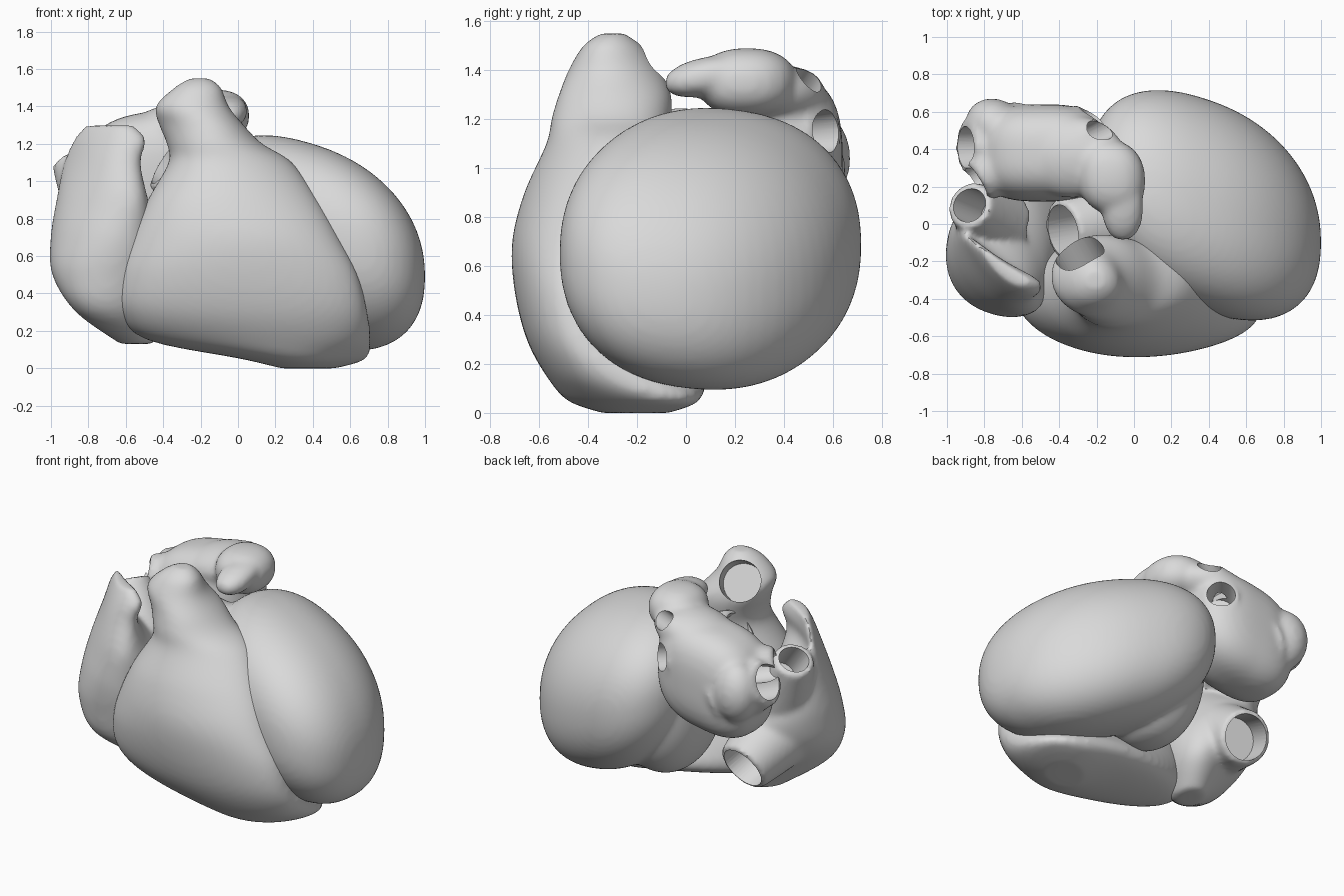
import bpy
import bmesh
import math
from mathutils import Matrix, Vector

if "Cube" in bpy.data.objects:
    bpy.data.objects.remove(bpy.data.objects["Cube"], do_unlink=True)

grey = bpy.data.materials.new("plain grey")
grey.use_nodes = True
grey.diffuse_color = (0.7, 0.7, 0.7, 1)
grey.node_tree.nodes["Principled BSDF"].inputs["Base Color"].default_value = (0.7, 0.7, 0.7, 1)


def catmull(p0, p1, p2, p3, t):
    """Smooth interpolation between p1 and p2."""
    return 0.5 * (2 * p1 + (p2 - p0) * t + (2 * p0 - 5 * p1 + 4 * p2 - p3) * t * t
                  + (3 * p1 - p0 - 3 * p2 + p3) * t ** 3)


def ring_points(right, front, left, back, count):
    """Smooth closed curve through four points."""
    mean = (right + front + left + back) / 4
    across, along = (right - left) / 2, (front - back) / 2
    bend = (right - front + left - back) / 4
    points = []
    for i in range(count):
        a = math.tau * i / count
        points.append(mean + across * math.cos(a) + along * math.sin(a) + bend * math.cos(2 * a))
    return points


def add_loft(bm, sections, count=48, steps=5):
    """Solid skinned over horizontal sections: height, then four xy points."""
    rows = [[Vector((x, y, z)) for x, y in corners] for z, *corners in sections]
    rings = []
    last = len(rows) - 1
    for i in range(last):
        quad = [rows[max(i - 1, 0)], rows[i], rows[i + 1], rows[min(i + 2, last)]]
        for s in range(steps):
            corners = [catmull(*[row[k] for row in quad], s / steps) for k in range(4)]
            rings.append(ring_points(*corners, count))
    rings.append(ring_points(*rows[last], count))
    loops = [[bm.verts.new(p) for p in ring] for ring in rings]
    for low, high in zip(loops, loops[1:]):
        for i in range(count):
            j = (i + 1) % count
            bm.faces.new((low[i], low[j], high[j], high[i]))
    for loop, flip in ((loops[0], True), (loops[-1], False)):
        pole = bm.verts.new(sum((v.co for v in loop), Vector()) / count)
        for i in range(count):
            pair = (loop[i], loop[(i + 1) % count])
            bm.faces.new((*(pair[::-1] if flip else pair), pole))


def add_blob(bm, center, shape, power=2):
    """Rounded solid: a sphere, squared off by power, put through a 3x3 shape."""
    matrix = Matrix(shape)
    ball = bmesh.ops.create_uvsphere(bm, u_segments=64, v_segments=40, radius=1)
    for v in ball["verts"]:
        size = sum(abs(c) ** power for c in v.co) ** (1 / power)
        v.co = matrix @ (v.co / size) + Vector(center)


def add_tube(bm, start, end, r_start, r_end):
    start, end = Vector(start), Vector(end)
    axis = end - start
    turn = axis.to_track_quat("Z", "Y").to_matrix().to_4x4()
    bmesh.ops.create_cone(bm, cap_ends=True, segments=40, radius1=r_start, radius2=r_end,
                          depth=axis.length, matrix=Matrix.Translation((start + end) / 2) @ turn)


def to_object(name, bm):
    bmesh.ops.recalc_face_normals(bm, faces=bm.faces[:])
    mesh = bpy.data.meshes.new(name)
    bm.to_mesh(mesh)
    bm.free()
    obj = bpy.data.objects.new(name, mesh)
    bpy.context.scene.collection.objects.link(obj)
    return obj


def finish(name, bm, mouths):
    """Fuse the solids, soften the joins and hollow out each vessel mouth."""
    obj = to_object(name, bm)
    bpy.ops.object.select_all(action="DESELECT")
    obj.select_set(True)
    bpy.context.view_layer.objects.active = obj
    remesh = obj.modifiers.new("fuse", "REMESH")
    remesh.mode = "VOXEL"
    remesh.voxel_size = 0.018
    soften = obj.modifiers.new("soften", "SMOOTH")
    soften.factor = 0.5
    soften.iterations = 10
    for modifier in ("fuse", "soften"):
        bpy.ops.object.modifier_apply(modifier=modifier)
    for center, normal, radius, depth in mouths:
        center, normal = Vector(center), Vector(normal).normalized()
        cut = bmesh.new()
        add_tube(cut, center - normal * depth, center + normal * 0.15, radius, radius * 1.05)
        cutter = to_object("mouth_cutter", cut)
        cutter.hide_render = True
        hollow = obj.modifiers.new("hollow", "BOOLEAN")
        hollow.operation = "DIFFERENCE"
        hollow.solver = "EXACT"
        hollow.object = cutter
        bpy.ops.object.modifier_apply(modifier="hollow")
        bpy.data.objects.remove(cutter, do_unlink=True)
    obj.data.materials.clear()
    obj.data.materials.append(grey)
    bpy.ops.object.shade_smooth_by_angle(angle=math.radians(40))


# Left ventricle: slanted egg, fuller at its base, with the aorta stub
bm = bmesh.new()
add_blob(bm, (0.38, 0.1, 0.67), ((0.62, 0, 0), (-0.2, 0.57, 0), (-0.18, -0.06, 0.53)), 2.25)
add_blob(bm, (0.02, 0.16, 0.68), ((0.31, 0, 0), (0, 0.37, 0), (0, 0, 0.5)), 2.2)
add_tube(bm, (0.02, 0.05, 0.85), (-0.38, -0.04, 1.11), 0.27, 0.17)
finish("left_ventricle", bm, [((-0.38, -0.04, 1.11), (-0.75, -0.15, 0.6), 0.14, 0.25)])

# Right ventricle: front wall narrowing up into the lung artery trunk
bm = bmesh.new()
add_loft(bm, [
    (0.0, (0.52, -0.2), (0.38, -0.34), (0.23, -0.25), (0.4, -0.07)),
    (0.05, (0.68, -0.15), (0.35, -0.48), (0.02, -0.25), (0.4, 0.05)),
    (0.15, (0.71, -0.28), (0.2, -0.57), (-0.48, -0.28), (0.2, 0.08)),
    (0.3, (0.69, -0.4), (0.05, -0.65), (-0.63, -0.36), (-0.05, 0)),
    (0.5, (0.64, -0.44), (0, -0.7), (-0.63, -0.41), (-0.15, -0.08)),
    (0.7, (0.54, -0.43), (-0.02, -0.71), (-0.57, -0.41), (-0.15, -0.1)),
    (0.9, (0.43, -0.38), (-0.05, -0.66), (-0.48, -0.39), (-0.14, -0.1)),
    (1.1, (0.29, -0.3), (-0.08, -0.57), (-0.37, -0.32), (-0.12, -0.08)),
    (1.2, (0.13, -0.28), (-0.12, -0.55), (-0.38, -0.3), (-0.15, -0.06)),
    (1.3, (0.03, -0.27), (-0.16, -0.52), (-0.42, -0.28), (-0.2, -0.06)),
    (1.4, (-0.05, -0.3), (-0.23, -0.48), (-0.44, -0.3), (-0.26, -0.1)),
    (1.5, (-0.09, -0.31), (-0.21, -0.42), (-0.34, -0.32), (-0.23, -0.18)),
    (1.55, (-0.15, -0.3), (-0.2, -0.35), (-0.26, -0.31), (-0.21, -0.25)),
])
finish("right_ventricle", bm, [((-0.27, -0.2, 1.38), (-0.44, 0.76, 0.47), 0.125, 0.24)])

# Right atrium: pouch with a thin upright flap and two great vein stubs
bm = bmesh.new()
add_loft(bm, [
    (0.13, (-0.45, -0.12), (-0.54, -0.22), (-0.63, -0.12), (-0.53, 0.0)),
    (0.3, (-0.38, -0.12), (-0.65, -0.42), (-0.86, -0.2), (-0.52, 0.15)),
    (0.5, (-0.36, -0.16), (-0.7, -0.48), (-0.99, -0.15), (-0.6, 0.22)),
    (0.7, (-0.43, -0.25), (-0.72, -0.49), (-1.0, -0.1), (-0.65, 0.2)),
    (0.9, (-0.48, -0.36), (-0.74, -0.44), (-0.97, -0.08), (-0.72, 0.05)),
    (1.1, (-0.52, -0.35), (-0.72, -0.38), (-0.93, -0.06), (-0.75, -0.15)),
    (1.22, (-0.49, -0.33), (-0.68, -0.35), (-0.88, -0.09), (-0.7, -0.19)),
    (1.3, (-0.56, -0.31), (-0.68, -0.3), (-0.82, -0.13), (-0.69, -0.21)),
])
upper_vein, lower_vein = (-0.88, 0.1, 1.13), (-0.64, 0.31, 0.41)
add_tube(bm, (-0.73, 0.0, 0.82), upper_vein, 0.2, 0.125)
add_tube(bm, (-0.68, 0.0, 0.55), lower_vein, 0.24, 0.17)
finish("right_atrium", bm, [(upper_vein, (-0.6, 0.25, 0.75), 0.09, 0.22),
                            (lower_vein, (0.2, 0.85, -0.35), 0.14, 0.2)])

# Left atrium: boxy pouch, ear reaching forward and four lung vein stubs
bm = bmesh.new()
add_blob(bm, (-0.49, 0.38, 1.03), ((0.36, 0, 0), (0, 0.26, 0), (0.06, 0, 0.34)), 2.8)
add_blob(bm, (-0.12, 0.25, 1.35), ((0.18, 0, 0), (-0.02, 0.2, 0), (0, 0, 0.14)), 2.3)
add_blob(bm, (-0.06, 0.09, 1.375), ((0.11, 0, 0), (0, 0.18, 0), (0, 0.03, 0.08)), 2.2)
add_blob(bm, (-0.33, 0.36, 1.28), ((0.28, 0, 0), (0, 0.22, 0), (0.04, 0, 0.14)))
add_blob(bm, (-0.74, 0.52, 1.04), ((0.16, 0, 0), (-0.02, 0.15, 0), (0, 0, 0.2)))
veins = [
    ((-0.9, 0.41, 1.1), (-0.62, 0.42, 0.98), 0.14),
    ((-0.84, 0.23, 1.13), (-0.6, 0.38, 1.08), 0.12),
    ((-0.21, 0.49, 1.345), (-0.4, 0.4, 1.2), 0.08),
    ((-0.22, 0.57, 1.15), (-0.35, 0.4, 1.13), 0.11),
]
mouths = []
for tip, root, radius in veins:
    add_tube(bm, root, tip, radius * 1.7, radius)
    mouths.append((tip, Vector(tip) - Vector(root), radius * 0.78, 0.18))
finish("left_atrium", bm, mouths)
